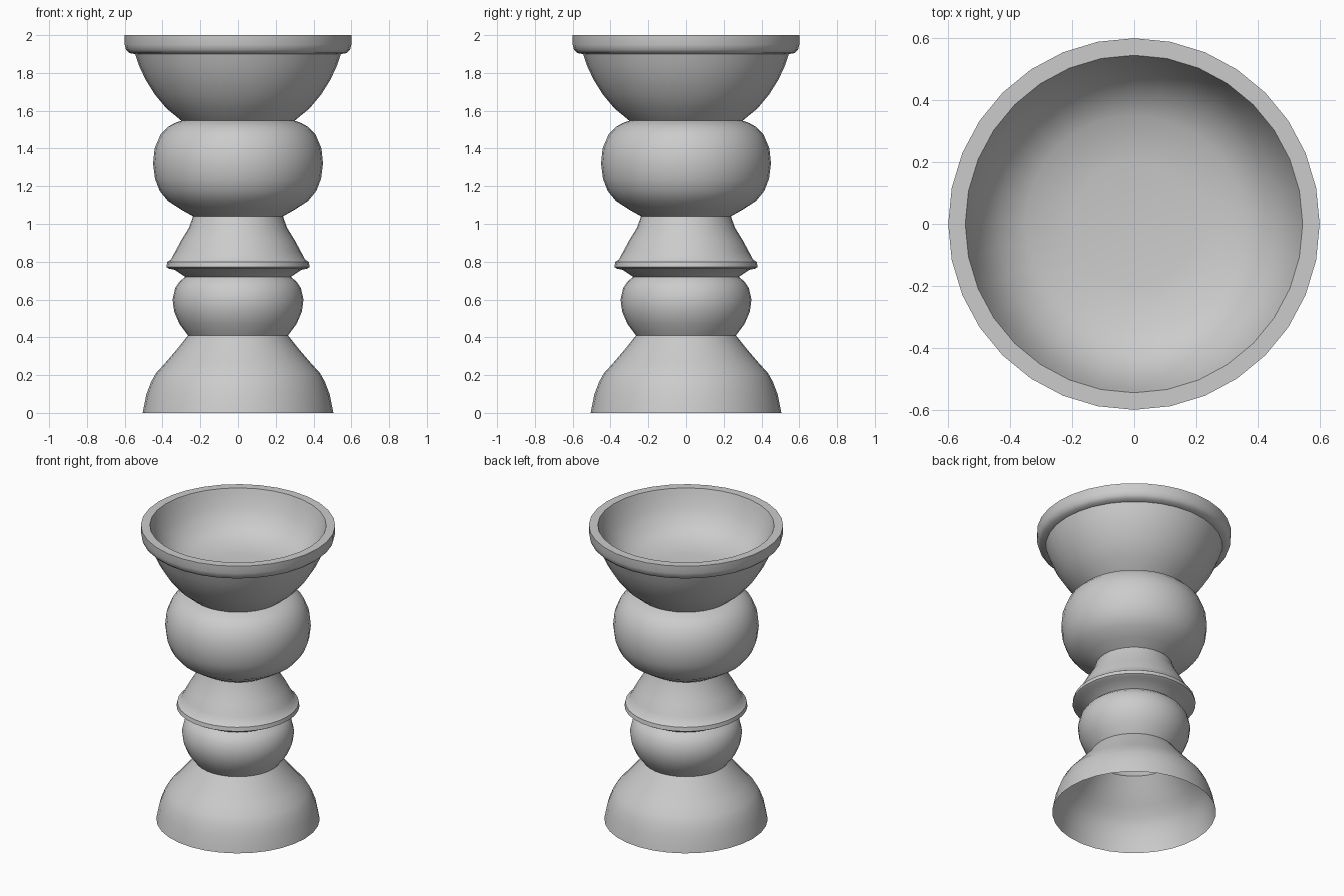
import bpy, bmesh
from math import cos, sin, pi, radians

SIDES = 32


def lathe(name, profile):
    """Revolve an (r, z) profile about z; a radius of 0 makes a pole."""
    bm = bmesh.new()
    rings = []
    for r, z in profile:
        if r == 0:
            rings.append([bm.verts.new((0, 0, z))] * SIDES)
        else:
            rings.append([bm.verts.new((r * cos(2 * pi * i / SIDES),
                                        r * sin(2 * pi * i / SIDES), z))
                          for i in range(SIDES)])
    for low, high in zip(rings, rings[1:]):
        for i in range(SIDES):
            j = (i + 1) % SIDES
            corners = list(dict.fromkeys((low[i], low[j], high[j], high[i])))
            bm.faces.new(corners)
    mesh = bpy.data.meshes.new(name)
    bm.to_mesh(mesh)
    bm.free()
    obj = bpy.data.objects.new(name, mesh)
    bpy.context.collection.objects.link(obj)
    bpy.ops.object.select_all(action='DESELECT')
    obj.select_set(True)
    bpy.context.view_layer.objects.active = obj
    bpy.ops.object.shade_smooth_by_angle(angle=radians(35))
    return obj


# Hollow flared foot, open underneath
lathe("base", [(0.505, 0), (0.485, 0.1), (0.46, 0.165), (0.435, 0.21),
               (0.385, 0.265), (0.325, 0.335), (0.265, 0.41)])

# Small rounded bulb
lathe("lower_bulb", [(0.265, 0.41), (0.31, 0.47), (0.338, 0.535),
                     (0.347, 0.6), (0.333, 0.66), (0.31, 0.695),
                     (0.28, 0.72)])

# Bell-shaped collar with a beaded lip
lathe("collar", [(0.28, 0.72), (0.335, 0.757), (0.365, 0.763),
                 (0.38, 0.772), (0.375, 0.798), (0.355, 0.812),
                 (0.335, 0.85), (0.30, 0.915), (0.26, 0.98), (0.238, 1.04)])

# Large rounded bulb
lathe("upper_bulb", [(0.238, 1.04), (0.30, 1.075), (0.37, 1.12),
                     (0.415, 1.175), (0.44, 1.24), (0.45, 1.32),
                     (0.442, 1.40), (0.41, 1.475), (0.37, 1.515),
                     (0.335, 1.535), (0.30, 1.547)])

# Thick bowl: outer wall, rim band, then inner wall and floor
lathe("bowl", [(0.30, 1.547), (0.38, 1.613), (0.44, 1.685), (0.49, 1.765),
               (0.525, 1.84), (0.545, 1.9), (0.575, 1.905), (0.593, 1.922),
               (0.60, 1.95), (0.60, 2.0), (0.545, 2.0), (0.535, 1.97),
               (0.505, 1.885), (0.44, 1.79), (0.35, 1.735), (0.2, 1.715),
               (0, 1.71)])
